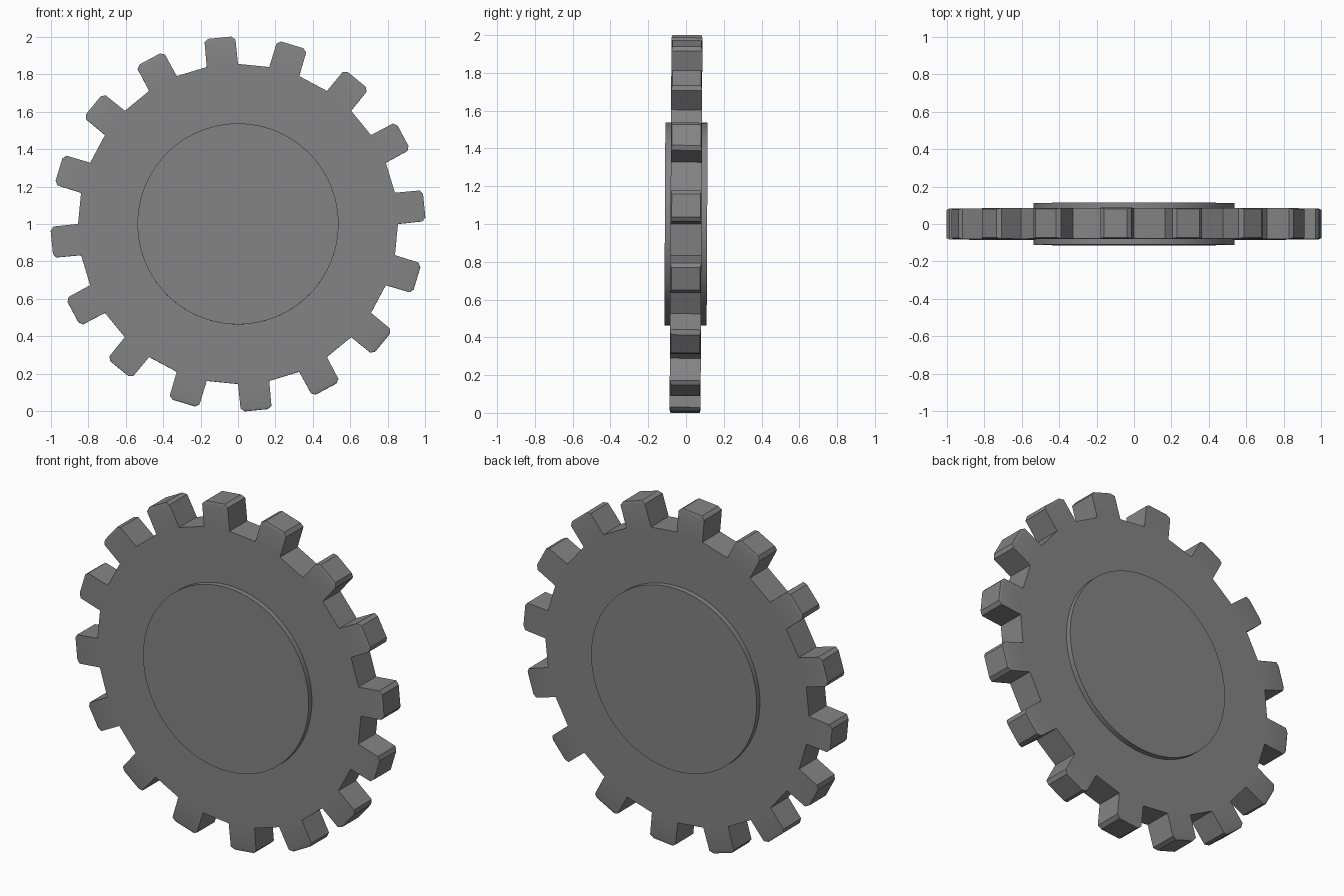
import bpy
import bmesh
from math import pi
from mathutils import Matrix, Vector

if "Cube" in bpy.data.objects:
    bpy.data.objects.remove(bpy.data.objects["Cube"])

TEETH = 16
ROOT_RADIUS = 0.855
CENTRE = Vector((0, 0, 1))
TILT = Matrix.Rotation(-0.005, 4, "X")

metal = bpy.data.materials.new("plain grey metal")
metal.use_nodes = True
GREY = (0.23, 0.23, 0.23, 1)
metal.diffuse_color = GREY
metal.node_tree.nodes["Principled BSDF"].inputs["Base Color"].default_value = GREY


def disc(bm, radius, depth, sides):
    """Cylinder lying along y, with a vertex straight up."""
    bmesh.ops.create_cone(bm, cap_ends=True, segments=sides, radius1=radius,
                          radius2=radius, depth=depth,
                          matrix=Matrix.Rotation(pi / 2, 4, "X"))


def finish(bm, name):
    bmesh.ops.recalc_face_normals(bm, faces=bm.faces)
    bmesh.ops.transform(bm, matrix=Matrix.Translation(CENTRE) @ TILT, verts=bm.verts)
    mesh = bpy.data.meshes.new(name)
    bm.to_mesh(mesh)
    bm.free()
    mesh.materials.append(metal)
    obj = bpy.data.objects.new(name, mesh)
    bpy.context.collection.objects.link(obj)
    bpy.ops.object.select_all(action="DESELECT")
    obj.select_set(True)
    bpy.context.view_layer.objects.active = obj
    bpy.ops.object.shade_smooth_by_angle(angle=0.45)


def raise_face(bm, face, height, narrow, thin):
    """Extrude a rim face outward and shrink it across and along the axis."""
    out = face.normal.copy()
    across = out.cross(Vector((0, 1, 0)))
    new = bmesh.ops.extrude_discrete_faces(bm, faces=[face])["faces"][0]
    middle = new.calc_center_median()
    for v in new.verts:
        offset = v.co - middle
        v.co += out * height
        v.co -= across * narrow * (1 if offset.dot(across) > 0 else -1)
        v.co.y -= thin * (1 if offset.y > 0 else -1)
    new.normal_update()
    return new


# Toothed wheel: every other rim face grows into a tooth with a chamfered tip
wheel = bmesh.new()
disc(wheel, ROOT_RADIUS, 0.164, TEETH * 2)
wheel.normal_update()
step = pi / TEETH
rim = [f for f in wheel.faces if abs(f.normal.y) < 0.5]
for face in rim:
    c = face.calc_center_median()
    turn = Vector((c.z, -c.x)).angle_signed(Vector((1, 0))) % (2 * pi)
    if int(turn / step) % 2 == 0:
        shoulder = raise_face(wheel, face, 0.132, 0.001, 0)
        raise_face(wheel, shoulder, 0.017, 0.021, 0.006)
finish(wheel, "toothed_wheel")

# Raised round hub on both sides
hub = bmesh.new()
disc(hub, 0.537, 0.224, 96)
finish(hub, "hub")
